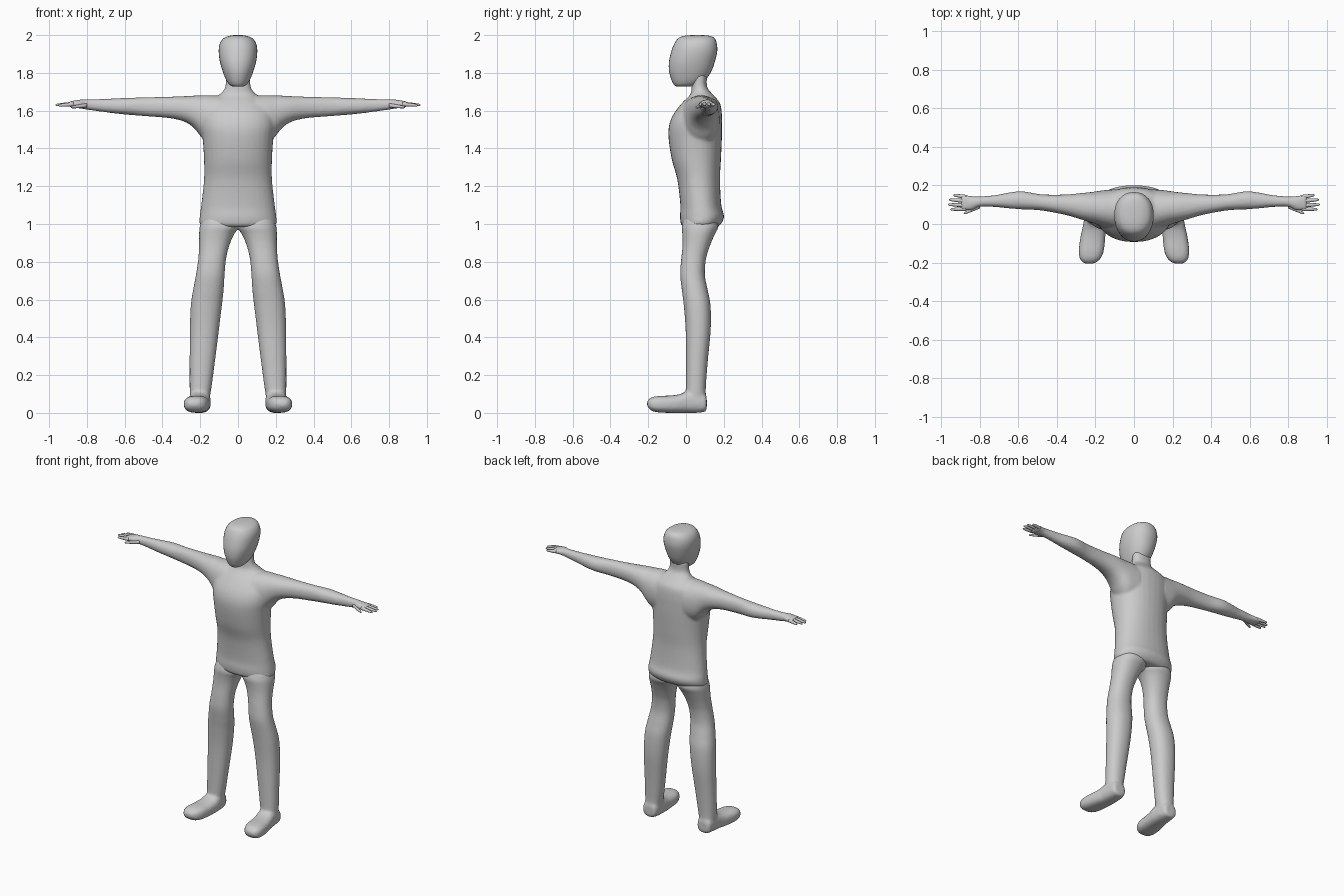
import bpy, bmesh
from math import cos, sin, pi, copysign


def spline(a, b, c, d, t):
    """Catmull-Rom blend of four ring tuples."""
    return [0.5 * (2 * q + (r - p) * t + (2 * p - 5 * q + 4 * r - s) * t * t
                   + (3 * q - p - 3 * r + s) * t ** 3) for p, q, r, s in zip(a, b, c, d)]


def loft(bm, axis, rings, side=1, power=2.2, steps=4, seg=32):
    """Skin rounded rings (position, u0, u1, v0, v1) along axis; u, v are the other two axes in xyz order."""
    last = len(rings) - 1
    dense = []
    for i in range(last):
        a, d = rings[max(i - 1, 0)], rings[min(i + 2, last)]
        dense += [spline(a, rings[i], rings[i + 1], d, k / steps) for k in range(steps)]
    dense.append(rings[-1])
    loops = []
    for t, u0, u1, v0, v1 in dense:
        loop = []
        for k in range(seg):
            c, s = cos(2 * pi * k / seg), sin(2 * pi * k / seg)
            co = [(u0 + u1) / 2 + (u1 - u0) / 2 * copysign(abs(c) ** (2 / power), c),
                  (v0 + v1) / 2 + (v1 - v0) / 2 * copysign(abs(s) ** (2 / power), s)]
            co.insert("xyz".index(axis), t)
            loop.append(bm.verts.new((co[0] * side, co[1], co[2])))
        loops.append(loop)
    for a, b in zip(loops, loops[1:]):
        for k in range(seg):
            n = (k + 1) % seg
            bm.faces.new((a[k], a[n], b[n], b[k]))
    bm.faces.new(loops[0])
    bm.faces.new(loops[-1])


def finish(bm, name, voxel=0, smooth=0):
    """Turn the bmesh into a smooth object, optionally fusing its shells."""
    bmesh.ops.recalc_face_normals(bm, faces=bm.faces[:])
    for f in bm.faces:
        f.smooth = True
    me = bpy.data.meshes.new(name)
    bm.to_mesh(me)
    bm.free()
    ob = bpy.data.objects.new(name, me)
    bpy.context.collection.objects.link(ob)
    if voxel:
        m = ob.modifiers.new("fuse", 'REMESH')
        m.mode, m.voxel_size, m.use_smooth_shade = 'VOXEL', voxel, True
        m = ob.modifiers.new("soften", 'SMOOTH')
        m.factor, m.iterations = 0.5, smooth


def sym(t, w, v0, v1):
    return (t, -w, w, v0, v1)


# Head: egg shape with a flat crown and a jaw
bm = bmesh.new()
loft(bm, 'z', [sym(1.727, .025, -.05, .03), sym(1.738, .046, -.064, .065), sym(1.765, .064, -.078, .105),
               sym(1.81, .082, -.09, .135), sym(1.86, .096, -.09, .153), sym(1.91, .102, -.079, .165),
               sym(1.95, .098, -.064, .164), sym(1.98, .08, -.045, .154), sym(1.995, .05, -.015, .13),
               sym(2.0, .02, .03, .09)])
finish(bm, "head")

# Torso with neck, arms and palms fused into one skin
bm = bmesh.new()
loft(bm, 'z', [sym(.985, .18, -.015, .165), sym(1.0, .203, -.027, .185), sym(1.04, .203, -.032, .202),
               sym(1.10, .195, -.03, .187), sym(1.235, .18, -.046, .18), sym(1.34, .18, -.075, .185),
               sym(1.45, .187, -.092, .19), sym(1.52, .195, -.09, .191), sym(1.58, .19, -.067, .19),
               sym(1.64, .155, -.022, .18), sym(1.685, .098, .022, .143), sym(1.725, .068, .03, .112),
               sym(1.79, .065, .035, .112)])
for side in (1, -1):
    loft(bm, 'x', [(.10, -.03, .18, 1.42, 1.68), (.16, -.015, .175, 1.43, 1.682), (.195, -.002, .17, 1.46, 1.68),
                   (.23, .01, .165, 1.505, 1.68), (.28, .025, .16, 1.54, 1.677), (.36, .048, .153, 1.56, 1.674),
                   (.48, .07, .154, 1.57, 1.671), (.58, .076, .17, 1.578, 1.668), (.65, .081, .163, 1.585, 1.665),
                   (.72, .088, .15, 1.594, 1.662), (.80, .089, .143, 1.605, 1.66), (.84, .072, .145, 1.612, 1.658),
                   (.88, .068, .152, 1.617, 1.651), (.90, .072, .15, 1.621, 1.646)], side)
finish(bm, "torso_and_arms", .0085, 6)

# Fingers and thumbs: (root x, root y, tip x, tip y, root z, tip z)
bm = bmesh.new()
fingers = [(.87, .140, .937, .150, 1.634, 1.63), (.87, .119, .960, .126, 1.636, 1.63),
           (.87, .097, .966, .101, 1.636, 1.63), (.87, .078, .952, .076, 1.634, 1.628),
           (.80, .092, .884, .054, 1.628, 1.618)]
for side in (1, -1):
    for x0, y0, x1, y1, z0, z1 in fingers:
        rings = []
        for t, r in ((0, .011), (.5, .0095), (.85, .007), (.96, .005), (1, .0015)):
            x, y, z = x0 + (x1 - x0) * t, y0 + (y1 - y0) * t, z0 + (z1 - z0) * t
            rings.append((x, y - r, y + r, z - r, z + r))
        loft(bm, 'x', rings, side, 2, 3, 12)
finish(bm, "fingers")

# Legs and feet fused into one skin
bm = bmesh.new()
for side in (1, -1):
    loft(bm, 'z', [(1.03, .005, .19, -.01, .165), (.985, -.004, .203, -.023, .172), (.95, .018, .206, -.02, .155),
                   (.91, .037, .206, -.018, .137), (.865, .052, .207, -.02, .12), (.81, .064, .211, -.026, .105),
                   (.73, .071, .223, -.031, .1), (.65, .076, .238, -.022, .115), (.57, .085, .25, -.012, .13),
                   (.44, .101, .255, -.002, .131), (.28, .121, .256, 0, .116), (.15, .138, .256, 0, .106),
                   (.09, .147, .255, -.002, .105), (.03, .15, .25, 0, .108), (.012, .16, .24, .01, .1)], side)
    loft(bm, 'y', [(.11, .17, .235, .02, .08), (.10, .156, .25, .006, .1), (.05, .147, .257, 0, .12),
                   (0, .144, .263, 0, .113), (-.03, .146, .27, 0, .1), (-.08, .15, .28, 0, .092),
                   (-.14, .157, .287, .002, .09), (-.18, .174, .281, .01, .083), (-.2, .198, .264, .028, .068),
                   (-.206, .215, .25, .04, .056)], side, 2.6)
finish(bm, "legs_and_feet", .0085, 4)
